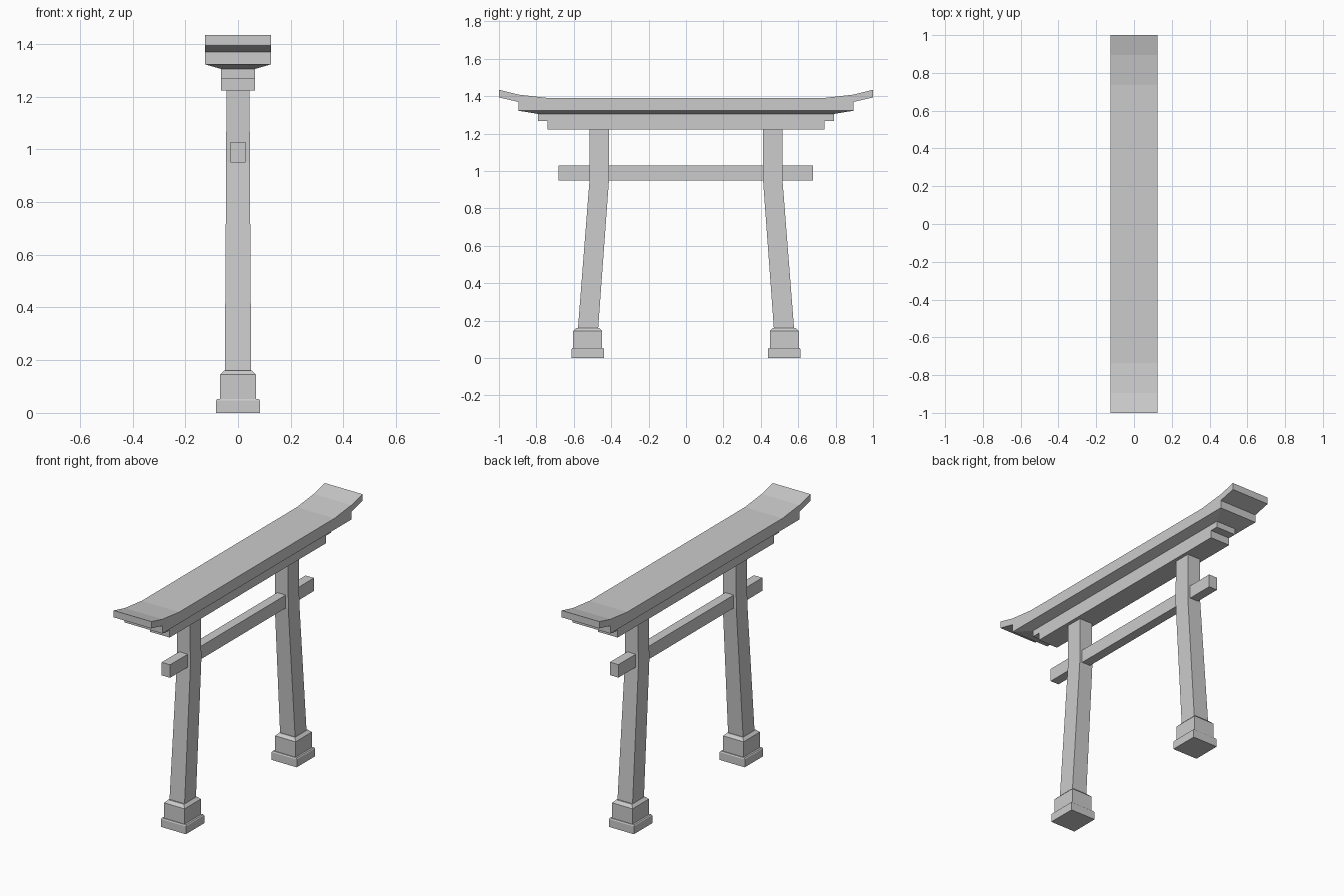
import bpy

if "Cube" in bpy.data.objects:
    bpy.data.objects.remove(bpy.data.objects["Cube"])


def make_object(name, verts, faces):
    mesh = bpy.data.meshes.new(name)
    mesh.from_pydata(verts, [], faces)
    mesh.update()
    obj = bpy.data.objects.new(name, mesh)
    bpy.context.collection.objects.link(obj)
    return obj


def loft(name, rings):
    """Stack rectangles (half_x, y0, y1, z), bottom to top, into a closed solid."""
    verts, faces = [], []
    for hx, y0, y1, z in rings:
        verts += [(-hx, y0, z), (hx, y0, z), (hx, y1, z), (-hx, y1, z)]
    for r in range(len(rings) - 1):
        for i in range(4):
            a, b = r * 4 + i, r * 4 + (i + 1) % 4
            faces.append((a, b, b + 4, a + 4))
    n = len(verts)
    faces += [(3, 2, 1, 0), (n - 4, n - 3, n - 2, n - 1)]
    return make_object(name, verts, faces)


def extrude_profile(name, profile, hx):
    """Extrude a counter-clockwise (y, z) outline along x."""
    n = len(profile)
    verts = [(x, y, z) for x in (-hx, hx) for y, z in profile]
    faces = [tuple(range(n - 1, -1, -1)), tuple(range(n, 2 * n))]
    faces += [(i, (i + 1) % n, n + (i + 1) % n, n + i) for i in range(n)]
    return make_object(name, verts, faces)


# Legs and stepped footings, mirrored across y
for side, s in (("front", -1), ("back", 1)):
    def ring(hx, inner, outer, z):
        return (hx, min(s * inner, s * outer), max(s * inner, s * outer), z)

    loft(side + "_footing", [
        ring(0.083, 0.438, 0.612, 0.0),
        ring(0.083, 0.438, 0.612, 0.047),
        ring(0.079, 0.442, 0.608, 0.053),
        ring(0.068, 0.448, 0.603, 0.053),
        ring(0.068, 0.448, 0.603, 0.145),
        ring(0.052, 0.465, 0.586, 0.161),
    ])
    loft(side + "_leg", [
        ring(0.050, 0.470, 0.578, 0.155),
        ring(0.045, 0.412, 0.516, 0.95),
        ring(0.044, 0.412, 0.516, 1.225),
    ])

# Tie beam through the legs
loft("tie_beam", [(0.028, -0.683, 0.68, 0.95), (0.028, -0.683, 0.68, 1.028)])

# Stepped lintel under the roof
loft("lower_lintel", [(0.065, -0.74, 0.74, 1.223), (0.065, -0.74, 0.74, 1.268)])
loft("upper_lintel", [(0.065, -0.79, 0.79, 1.268), (0.065, -0.79, 0.79, 1.305)])

# Sloped underside joining lintel to roof
loft("roof_underside", [(0.065, -0.79, 0.79, 1.305), (0.125, -0.895, 0.895, 1.322)])

# Roof beam with upswept ends
half = [(0.895, 1.322), (0.895, 1.369), (1.0, 1.393),
        (1.0, 1.434), (0.895, 1.408), (0.735, 1.39)]
extrude_profile("roof", half + [(-y, z) for y, z in reversed(half)], 0.125)
